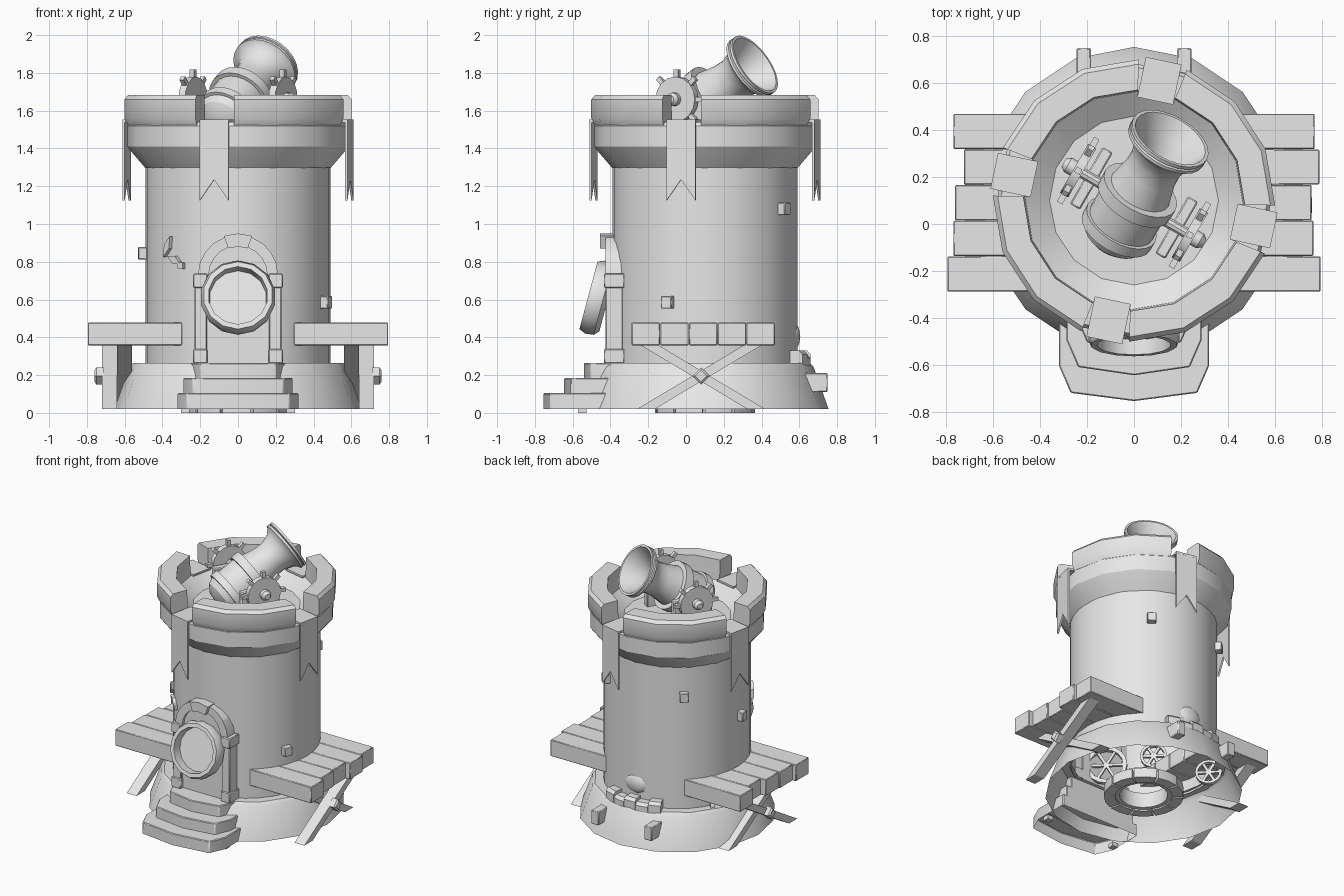
import bpy, bmesh, math
from math import sin, cos, pi, radians
from mathutils import Matrix, Vector

cube = bpy.data.objects.get("Cube")
if cube:
    bpy.data.objects.remove(cube)

stone = bpy.data.materials.new("plain_grey")
stone.use_nodes = True
GREY = (0.8, 0.8, 0.8, 1)
stone.diffuse_color = GREY
stone.node_tree.nodes["Principled BSDF"].inputs["Base Color"].default_value = GREY

T = Matrix.Translation
AXIS = T((0, 0.1, 0))          # tower centre line
parts = []


def turn(angle, axis="Z"):
    return Matrix.Rotation(radians(angle), 4, axis)


def facing(pos, direction):
    return T(pos) @ Vector(direction).to_track_quat("Z", "Y").to_matrix().to_4x4()


def finish(name, bm, mat, bevel=0):
    bmesh.ops.remove_doubles(bm, verts=bm.verts, dist=1e-5)
    bmesh.ops.recalc_face_normals(bm, faces=bm.faces)
    bm.transform(mat)
    mesh = bpy.data.meshes.new(name)
    bm.to_mesh(mesh)
    bm.free()
    mesh.materials.append(stone)
    ob = bpy.data.objects.new(name, mesh)
    bpy.context.collection.objects.link(ob)
    if bevel:
        mod = ob.modifiers.new("edge", "BEVEL")
        mod.width, mod.segments = bevel, 1
    parts.append(ob)


def lathe(name, profile, seg, mat=AXIS, start=None, end=None):
    """Spin (radius, height) points; with angles given, a closed capped arc."""
    bm = bmesh.new()
    arc = start is not None
    a0, a1 = (start, end) if arc else (90, 450)
    rings = []
    for i in range(seg + 1):
        a = radians(a0 + (a1 - a0) * i / seg)
        rings.append([bm.verts.new((r * cos(a), r * sin(a), z)) for r, z in profile])
    n = len(profile)
    for p, q in zip(rings, rings[1:]):
        for j in range(n if arc else n - 1):
            k = (j + 1) % n
            bm.faces.new((p[j], q[j], q[k], p[k]))
    if arc:
        bm.faces.new(rings[0])
        bm.faces.new(rings[-1])
    bmesh.ops.dissolve_degenerate(bm, dist=1e-6, edges=bm.edges)
    finish(name, bm, mat)


def box(name, size, mat, bevel=0):
    bm = bmesh.new()
    bmesh.ops.create_cube(bm, size=1)
    bm.transform(Matrix.Diagonal((*size, 1)))
    finish(name, bm, mat, bevel)


def prism(name, pts, depth, mat, bevel=0, hollow=False):
    """Extrude an outline along local z; hollow leaves out the starting face."""
    bm = bmesh.new()
    low = [bm.verts.new((x, y, 0)) for x, y in pts]
    high = [bm.verts.new((x, y, depth)) for x, y in pts]
    for i in range(len(pts)):
        bm.faces.new((low[i - 1], low[i], high[i], high[i - 1]))
    bm.faces.new(high)
    if not hollow:
        bm.faces.new(low)
    finish(name, bm, mat, bevel)


# Tower shell, open underneath
lathe("base_skirt", [(.655, .02), (.575, .245), (.555, .265), (.48, .265)], 16)
lathe("tower_wall", [(.49, .25), (.49, 1.3)], 32)
lathe("parapet", [(.485, 1.29), (.575, 1.395), (.585, 1.41), (.585, 1.52), (.57, 1.54),
                  (.47, 1.54), (.36, 1.46), (0, 1.46)], 16)

# Battlements and draped banners in the gaps between them
merlon = [(.465, 1.52), (.582, 1.52), (.602, 1.56), (.602, 1.66), (.582, 1.682), (.472, 1.682)]
banner = [(-.078, 0), (.078, 0), (.078, -.425), (0, -.315), (-.078, -.425)]
for k in range(4):
    lathe("battlement", merlon, 3, AXIS, 90 * k - 2, 90 * k + 68)
    spin = AXIS @ turn(90 * k + 78)
    prism("banner", banner, .012, spin @ T((.597, 0, 1.55)) @ turn(90) @ turn(90, "X"))
    box("banner_fold", (.175, .156, .014), spin @ T((.522, 0, 1.545)))

# Doorway: panel, jambs and arch stones
upright = turn(90, "X")
panel = [(-.17, .26), (.17, .26)] + [(.17 * cos(i * pi / 8), .73 + .17 * sin(i * pi / 8))
                                      for i in range(9)]
prism("door", panel, .08, T((0, -.325, 0)) @ upright)
arch_at = T((0, -.34, .73)) @ upright
for a, b in ((0, 35), (35, 70), (110, 145), (145, 180)):
    lathe("arch_stone", [(.155, 0), (.212, 0), (.212, .085), (.155, .085)], 2, arch_at, a, b)
lathe("keystone", [(.15, 0), (.22, 0), (.22, .115), (.15, .115)], 2, arch_at, 70, 110)
for s in (-1, 1):
    box("door_jamb", (.065, .09, .46), T((s * .197, -.38, .5)), .005)
    for z in (.3, .7):
        box("jamb_block", (.075, .11, .075), T((s * .2, -.38, z)), .005)

# Round drum leaning on the door
lathe("leaning_drum", [(0, 0), (.17, 0), (.195, .025), (.2, .07), (.185, .105), (.158, .105),
                       (.152, .04), (0, .04)], 14, T((0, -.415, .595)) @ turn(75, "X"))

# Three steps with clipped corners, open underneath
for half, front, z in ((.32, -.755, .02), (.288, -.645, .1), (.25, -.54, .18)):
    side = [(half, -.35), (half, front + .15), (half - .05, front + .035)]
    outline = side + [(0, front)] + [(-x, y) for x, y in reversed(side)]
    prism("step", outline, .085, T((0, 0, z)), .005, hollow=True)
for s in (-1, 1):
    box("step_foot", (.045, .045, .03), T((s * .28, -.55, .015)))

# Side platforms: planks on crossed beams
for s in (-1, 1):
    reaches = (.795, .765, .757, .79, .77) if s > 0 else (.795, .77, .763, .725, .77)
    for i, reach in enumerate(reaches):
        box("plank", (reach - .295, .15, .12),
            T((s * (reach + .295) / 2, -.213 + i * .152, .418)), .004)
    for x, slope in ((.68, 1), (.6, -1)):
        prism("cross_beam", [(-.34 * slope, .02), (-.245 * slope, .02), (.34 * slope, .37),
                             (.245 * slope, .37)], .08,
              T((s * x - .04, .08, 0)) @ turn(90) @ turn(90, "X"))
    lathe("beam_bolt", [(0, 0), (.045, 0), (.045, .04), (.03, .05), (0, .05)], 4,
          facing((s * .71, .08, .195), (s, 0, 0)))

# Loose stones on the wall
for angle, z in ((-23, .585), (56, 1.08), (130, 1.09), (183, .845)):
    box("wall_stone", (.085, .06, .065), AXIS @ turn(angle) @ T((.487, 0, z)), .004)

# Chipped plaster flakes
for angle, z, tilt, length in ((222, .88, -25, .12), (228, .81, 65, .1), (233, .78, 40, .05)):
    prism("wall_chip", [(-.022, 0), (0, -length / 2), (.022, 0), (0, length / 2)], .03,
          AXIS @ turn(angle) @ T((.48, 0, z)) @ turn(90) @ upright @ turn(180, "Y")
          @ T((0, 0, -.03)) @ turn(-tilt))

# Rear ledge of stones, posts and rounded lump
for k in range(5):
    a = 67 + 9.4 * k
    top = .33 - .02 * (k % 2)
    lathe("ledge_stone", [(.48, .25), (.56, .25), (.56, top - .02), (.54, top), (.48, top)],
          2, AXIS, a, a + 9)
for s in (-1, 1):
    box("rear_post", (.062, .14, .1), T((s * .215, .68, .16)), .005)
bm = bmesh.new()
bmesh.ops.create_icosphere(bm, subdivisions=2, radius=1)
bm.transform(Matrix.Diagonal((.09, .035, .075, 1)))
finish("rear_lump", bm, T((0, .57, .405)))

# Cannon barrel
aim = Vector((.424, .734, .53)).normalized()
muzzle = Vector((.155, .365, 1.845))
lathe("cannon_barrel",
      [(0, -.045), (.08, -.035), (.13, 0), (.148, .04), (.165, .04), (.165, .09), (.15, .09),
       (.152, .22), (.172, .22), (.172, .28), (.138, .28), (.117, .38), (.115, .44), (.133, .5),
       (.165, .535), (.18, .54), (.18, .555), (.17, .56), (.18, .565), (.18, .58), (.165, .58),
       (.12, .5), (.085, .42), (.075, .3), (0, .3)], 24, facing(muzzle - aim * .58, aim))

# Carriage: axle, cheeks and pegged wheels
side = Vector((.866, -.5, 0))
hub = Vector((0, .09, 1.66))
lathe("axle", [(0, -.31), (.024, -.31), (.024, .31), (0, .31)], 10, facing(hub, side))
for s in (-1, 1):
    box("carriage_cheek", (.05, .28, .24),
        T(hub + side * s * .21 + Vector((0, 0, -.11))) @ turn(-30), .006)
    frame = facing(hub + side * s * .275, side * s)
    lathe("wheel", [(0, -.02), (.12, -.02), (.12, .02), (.035, .02), (.035, .05), (.02, .07),
                    (0, .07)], 16, frame)
    for k in range(8):
        box("wheel_peg", (.06, .026, .026), frame @ turn(45 * k) @ T((.129, 0, 0)))

# Stone ring and stored wheels inside the hollow base
for k in range(10):
    lathe("pit_stone", [(.19, 0), (.265, 0), (.265, .07), (.19, .07)], 2, AXIS,
          36 * k, 36 * k + 33)
lathe("pit_lining", [(.19, .01), (.19, .12), (.16, .12), (.16, .01), (.19, .01)], 20)
for across, depth, z, r in ((-.27, -.24, .39, .14), (.03, -.42, .55, .09), (.42, -.15, .25, .09)):
    pos = Vector((depth - across, depth + across, 0)) / math.sqrt(2) + Vector((0, .1, z))
    frame = facing(pos, (1, 1, 0))
    lathe("stored_wheel", [(r, -.015), (r, .015), (r * .8, .015), (r * .8, -.015), (r, -.015)],
          16, frame)
    for k in range(3):
        box("stored_spoke", (r * 1.7, .018, .02), frame @ turn(60 * k))

# Soft shading with crisp edges
bpy.ops.object.select_all(action="DESELECT")
for ob in parts:
    ob.select_set(True)
bpy.context.view_layer.objects.active = parts[0]
bpy.ops.object.shade_smooth_by_angle(angle=radians(30))
